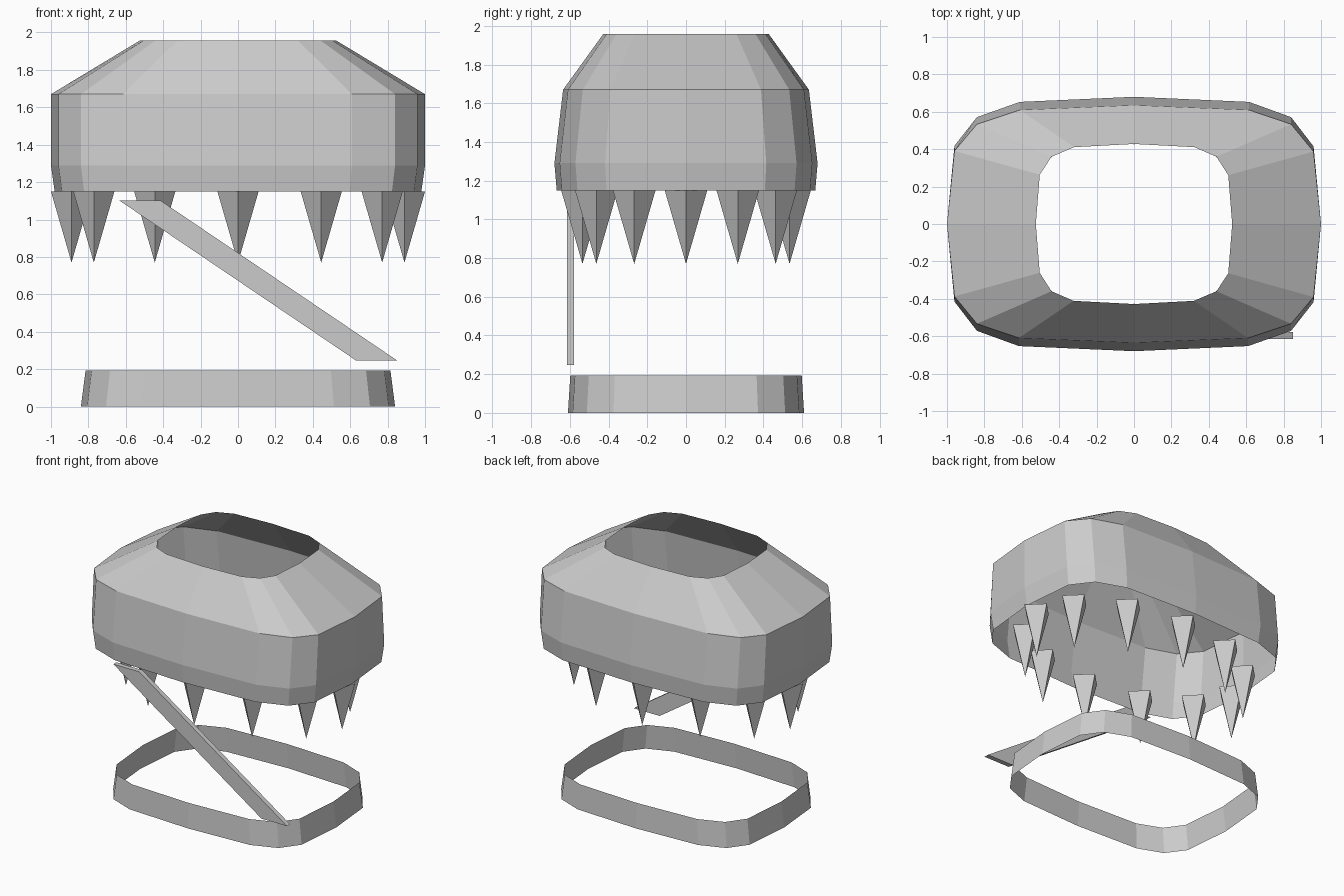
import bpy, bmesh
from math import cos, sin, pi

if "Cube" in bpy.data.objects:
    bpy.data.objects.remove(bpy.data.objects["Cube"])

# Rounded-rectangle outline: one quadrant, mirrored into 16 points
Q = [(1, 0), (.96, .61), (.84, .84), (.615, .96)]
OUTLINE = list(Q)
for _ in range(3):
    last = OUTLINE[-4:]
    OUTLINE += [(-y, x) for x, y in last]


def finish(name, bm):
    me = bpy.data.meshes.new(name)
    bm.to_mesh(me)
    bm.free()
    ob = bpy.data.objects.new(name, me)
    bpy.context.collection.objects.link(ob)
    return ob


def loft(name, rings):
    """Open band through outline rings given as (half_x, half_y, z)."""
    bm = bmesh.new()
    loops = [[bm.verts.new((x * a, y * b, z)) for x, y in OUTLINE] for a, b, z in rings]
    n = len(OUTLINE)
    for lo, hi in zip(loops, loops[1:]):
        for i in range(n):
            j = (i + 1) % n
            bm.faces.new((lo[i], lo[j], hi[j], hi[i]))
    return finish(name, bm)


# Upper shell, open at top and bottom
loft("upper_shell", [(.98, .668, 1.15), (1, .68, 1.29), (1, .635, 1.67), (.525, .428, 1.957)])

# Base ring
loft("base_ring", [(.84, .61, 0), (.815, .598, .192)])

# Hanging spikes around the shell's lower edge
SPIKES, R, Z_TOP, Z_TIP = 12, .11, 1.15, .77
for k in range(SPIKES):
    t = 2 * pi * k / SPIKES
    cx, cy = .89 * cos(t), .535 * sin(t)
    bm = bmesh.new()
    base = [bm.verts.new((cx + R * cos(a * pi / 2), cy + R * sin(a * pi / 2), Z_TOP)) for a in range(4)]
    tip = bm.verts.new((cx, cy, Z_TIP))
    bm.faces.new(base)
    for i in range(4):
        bm.faces.new((base[(i + 1) % 4], base[i], tip))
    finish(f"spike_{k + 1}", bm)

# Diagonal strap across the front
bm = bmesh.new()
profile = [(-.635, 1.102), (.63, .247), (.85, .247), (-.415, 1.102)]
front = bm.faces.new([bm.verts.new((x, -.615, z)) for x, z in profile])
ext = bmesh.ops.extrude_face_region(bm, geom=[front], use_keep_orig=True)
bmesh.ops.translate(bm, vec=(0, .037, 0),
                    verts=[v for v in ext["geom"] if isinstance(v, bmesh.types.BMVert)])
bmesh.ops.recalc_face_normals(bm, faces=bm.faces)
finish("diagonal_strap", bm)
